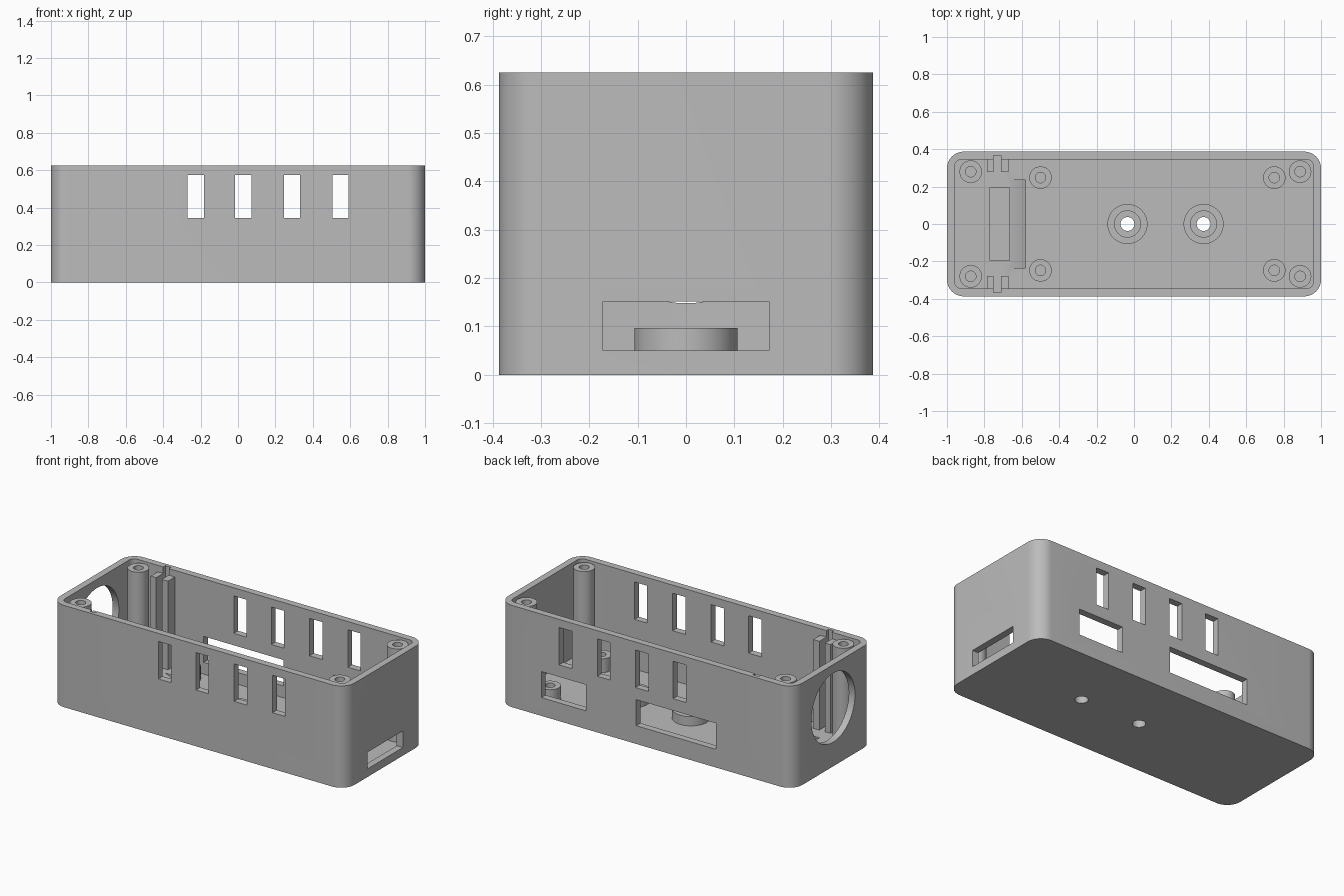
import bpy, bmesh, math
from mathutils import Vector

if "Cube" in bpy.data.objects:
    bpy.data.objects.remove(bpy.data.objects["Cube"])

HX, HY, H = 1.0, 0.387, 0.625      # outer half sizes and height
WALL, FLOOR = 0.042, 0.04

grey = bpy.data.materials.new("plain_grey")
grey.use_nodes = True
colour = (0.5, 0.5, 0.5, 1)
grey.diffuse_color = colour
grey.node_tree.nodes["Principled BSDF"].inputs["Base Color"].default_value = colour


def finish(name, bm):
    bmesh.ops.recalc_face_normals(bm, faces=bm.faces)
    mesh = bpy.data.meshes.new(name)
    bm.to_mesh(mesh)
    bm.free()
    mesh.materials.append(grey)
    ob = bpy.data.objects.new(name, mesh)
    bpy.context.collection.objects.link(ob)
    return ob


def prism(name, points, direction):
    """Extrude a closed outline along a direction."""
    bm = bmesh.new()
    face = bm.faces.new([bm.verts.new(p) for p in points])
    new = bmesh.ops.extrude_face_region(bm, geom=[face])["geom"]
    verts = [g for g in new if isinstance(g, bmesh.types.BMVert)]
    bmesh.ops.translate(bm, verts=verts, vec=Vector(direction))
    return finish(name, bm)


def box(name, x, y, z):
    outline = [(x[0], y[0], z[0]), (x[1], y[0], z[0]),
               (x[1], y[1], z[0]), (x[0], y[1], z[0])]
    return prism(name, outline, (0, 0, z[1] - z[0]))


def rounded_box(name, hx, hy, r, z0, z1, steps=12):
    outline = []
    for k, (sx, sy) in enumerate([(1, 1), (-1, 1), (-1, -1), (1, -1)]):
        for i in range(steps + 1):
            a = math.pi / 2 * (k + i / steps)
            outline.append((sx * (hx - r) + r * math.cos(a),
                            sy * (hy - r) + r * math.sin(a), z0))
    return prism(name, outline, (0, 0, z1 - z0))


def lathe(name, x, y, profile, steps=40):
    """Spin a closed radius/height profile about an upright axis."""
    bm = bmesh.new()
    verts = [bm.verts.new((r, 0, z)) for r, z in profile]
    edges = [bm.edges.new((a, b)) for a, b in zip(verts, verts[1:] + verts[:1])]
    bmesh.ops.spin(bm, geom=verts + edges, cent=(0, 0, 0), axis=(0, 0, 1),
                   angle=math.tau, steps=steps, use_duplicate=False)
    bmesh.ops.remove_doubles(bm, verts=bm.verts, dist=1e-5)
    bmesh.ops.translate(bm, verts=bm.verts, vec=(x, y, 0))
    return smooth(finish(name, bm))


def smooth(ob):
    bpy.ops.object.select_all(action="DESELECT")
    ob.select_set(True)
    bpy.context.view_layer.objects.active = ob
    bpy.ops.object.shade_smooth_by_angle(angle=math.radians(30))
    return ob


def cut(body, cutter):
    cutter.hide_render = True
    mod = body.modifiers.new("cut", "BOOLEAN")
    mod.operation, mod.solver, mod.object = "DIFFERENCE", "EXACT", cutter
    bpy.context.view_layer.objects.active = body
    bpy.ops.object.modifier_apply(modifier=mod.name)
    bpy.data.objects.remove(cutter)


# Case shell, open at the top
case = rounded_box("case_shell", HX, HY, 0.09, 0, H)
cut(case, rounded_box("cavity", HX - WALL, HY - WALL, 0.035, FLOOR, H + 0.1))

# Vent slots through both long walls
for x in (-0.27, -0.015, 0.245, 0.505):
    cut(case, box("vent", (x, x + 0.087), (-0.5, 0.5), (0.345, 0.575)))

# Connector windows in the back wall and cable slot in the end wall
for x in ((-0.475, 0.068), (0.407, 0.712)):
    cut(case, box("window", x, (0.33, 0.5), (0.112, 0.272)))
cut(case, box("cable_slot", (0.93, 1.1), (-0.172, 0.172), (0.05, 0.152)))

# Round sensor opening in the other end wall
ring = [(-1.1, 0.212 * math.cos(a), 0.36 + 0.212 * math.sin(a))
        for a in (math.tau * i / 64 for i in range(64))]
cut(case, prism("sensor_opening", ring, (0.17, 0, 0)))

# Grooves in the long walls for an upright board
for y in ((0.33, 0.366), (-0.366, -0.33)):
    cut(case, box("groove", (-0.75, -0.712), y, (FLOOR, H + 0.1)))

# Shallow floor pocket with a ramp beside it
cut(case, box("pocket", (-0.77, -0.665), (-0.195, 0.195), (0.03, 0.1)))
ramp = [(-0.66, -0.235, FLOOR), (-0.58, -0.235, 0.006),
        (-0.58, -0.235, 0.1), (-0.66, -0.235, 0.1)]
cut(case, prism("ramp", ramp, (0, 0.47, 0)))

# Screw holes through the floor with counterbored bosses
for i, x in enumerate((-0.035, 0.372)):
    hole = [(x + 0.037 * math.cos(a), 0.037 * math.sin(a), -0.1)
            for a in (math.tau * k / 40 for k in range(40))]
    cut(case, prism("screw_hole", hole, (0, 0, 0.3)))
    lathe(f"floor_boss_{i + 1}", x, 0,
          [(0.107, FLOOR), (0.107, 0.097), (0.07, 0.097),
           (0.07, 0.055), (0.037, 0.055), (0.037, FLOOR)])
smooth(case)


def post(name, x, y, top, depth):
    """Upright post with a blind screw hole."""
    lathe(name, x, y, [(0, FLOOR), (0.06, FLOOR), (0.06, top),
                       (0.028, top), (0.028, top - depth), (0, top - depth)])


# Corner posts, board standoffs and guide rails on both sides
for side, s in (("back", 1), ("front", -1)):
    for x, end in ((-0.873, "right"), (0.888, "left")):
        post(f"{side}_{end}_corner_post", x, s * 0.28, 0.612, 0.25)
    for x, end in ((-0.5, "right"), (0.75, "left")):
        post(f"{side}_{end}_standoff", x, s * 0.248, 0.125, 0.08)
    for i, x in enumerate(((-0.787, -0.75), (-0.712, -0.67))):
        box(f"{side}_guide_rail_{i + 1}", x, sorted((s * 0.277, s * 0.348)),
            (FLOOR, 0.585))
